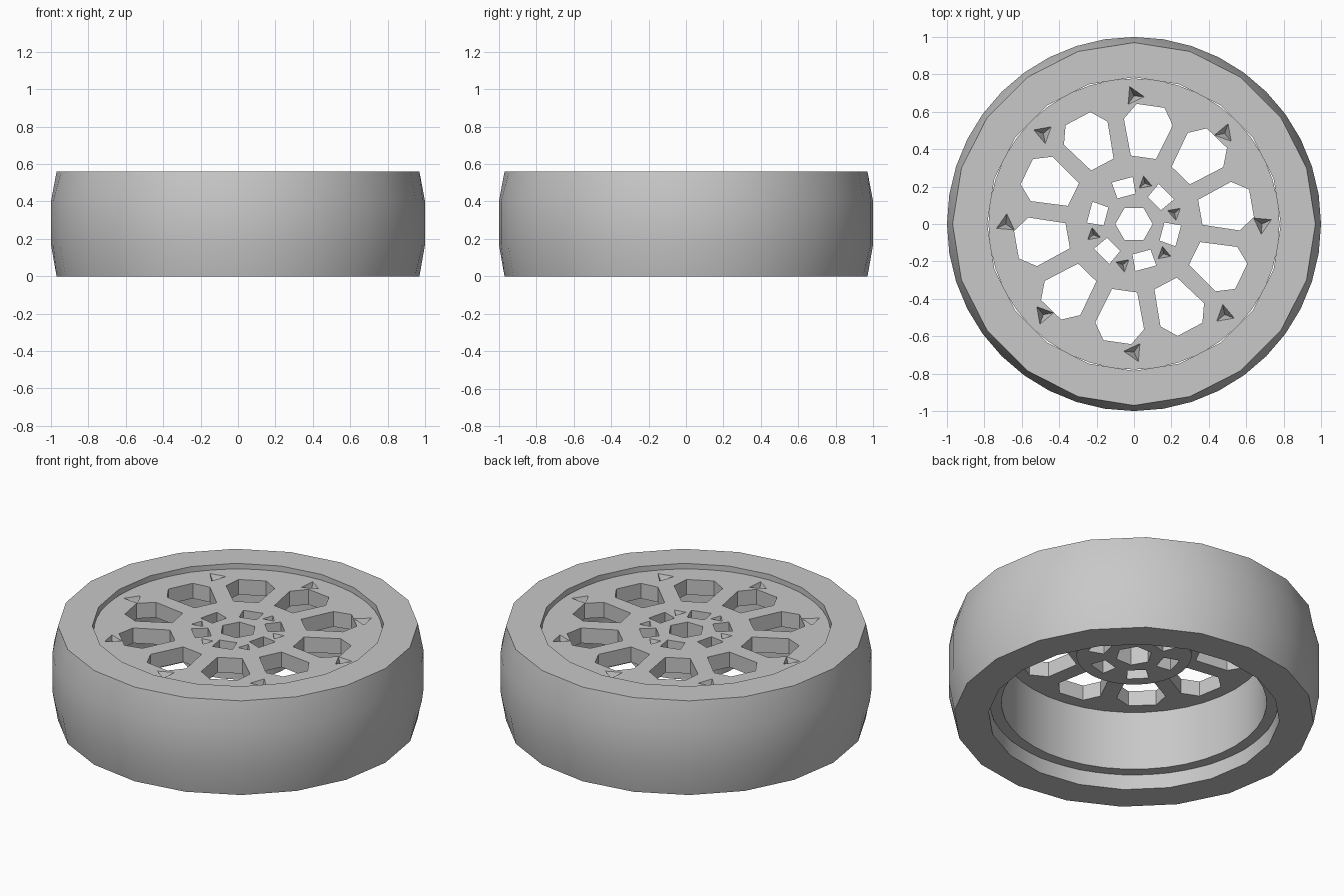
import bpy, bmesh
from math import pi, cos, sin, radians

if "Cube" in bpy.data.objects:
    bpy.data.objects.remove(bpy.data.objects["Cube"], do_unlink=True)

grey = bpy.data.materials.new("plain_grey")
grey.use_nodes = True
colour = (0.58, 0.58, 0.58, 1)
grey.diffuse_color = colour
grey.node_tree.nodes["Principled BSDF"].inputs["Base Color"].default_value = colour

SEGMENTS = 40


def make_object(name, bm):
    bmesh.ops.remove_doubles(bm, verts=bm.verts, dist=0.0005)
    bmesh.ops.recalc_face_normals(bm, faces=bm.faces)
    mesh = bpy.data.meshes.new(name)
    bm.to_mesh(mesh)
    bm.free()
    mesh.materials.append(grey)
    obj = bpy.data.objects.new(name, mesh)
    bpy.context.scene.collection.objects.link(obj)
    return obj


def lathe(name, profile):
    """Revolve a closed (radius, z, coarse) profile; coarse rings have half the sides."""
    bm = bmesh.new()
    rings = []
    for r, z, coarse in profile:
        ring = []
        for i in range(SEGMENTS):
            a = 2 * pi * i / SEGMENTS
            rr = r * cos(2 * pi / SEGMENTS) if coarse and i % 2 else r
            ring.append(bm.verts.new((rr * cos(a), rr * sin(a), z)))
        rings.append(ring)
    for k, ring in enumerate(rings):
        below = rings[(k + 1) % len(rings)]
        if profile[k][0] < 0.01 and profile[(k + 1) % len(rings)][0] < 0.01:
            continue  # nothing to span along the axis
        for i in range(SEGMENTS):
            j = (i + 1) % SEGMENTS
            bm.faces.new((ring[i], ring[j], below[j], below[i]))
    return make_object(name, bm)


def add_prism(bm, outline, angle, z0, z1):
    """Prism from a (radial, sideways) outline turned about the axle."""
    c, s = cos(radians(angle)), sin(radians(angle))
    low, high = [[bm.verts.new((r * c - t * s, r * s + t * c, z)) for r, t in outline]
                 for z in (z0, z1)]
    bm.faces.new(low)
    bm.faces.new(high)
    n = len(outline)
    for i in range(n):
        j = (i + 1) % n
        bm.faces.new((low[i], low[j], high[j], high[i]))


def add_pit(bm, radius, angle, size, z_tip, z_top):
    """Three-sided pit that narrows to a point."""
    c, s = cos(radians(angle)), sin(radians(angle))
    top = []
    for k in range(3):
        a = radians(angle + 25 + 120 * k)
        top.append(bm.verts.new((radius * c + size * cos(a), radius * s + size * sin(a), z_top)))
    tip = bm.verts.new((radius * c, radius * s, z_tip))
    bm.faces.new(top)
    for k in range(3):
        bm.faces.new((top[k], top[(k + 1) % 3], tip))


def mirrored(half):
    return half + [(r, -t) for r, t in reversed(half)]


# Tyre: barrel-shaped outside, straight bore
tyre = lathe("tyre", [
    (0.97, 0, True), (1.0, 0.17, False), (1.0, 0.40, False),
    (0.97, 0.56, True), (0.785, 0.56, True), (0.785, 0, True)])

# Rim: face disc, thicker hub and deep barrel in one solid
rim = lathe("rim", [
    (0, 0.53, False), (0.31, 0.53, False), (0.778, 0.53, False),
    (0.778, 0.087, False), (0.715, 0.087, False), (0.715, 0.44, False),
    (0.31, 0.44, False), (0.31, 0.38, False), (0, 0.38, False)])

# Openings: ten spoke windows, six hub windows, hexagonal axle hole
bm = bmesh.new()
window = mirrored([(0.36, 0.068), (0.55, 0.132), (0.638, 0.075)])
hub_window = mirrored([(0.155, 0.05), (0.245, 0.058)])
axle = [(0.1 * cos(k * pi / 3), 0.1 * sin(k * pi / 3)) for k in range(6)]
for k in range(10):
    add_prism(bm, window, 10 + 36 * k, 0.3, 0.7)
for k in range(6):
    add_prism(bm, hub_window, 45 + 60 * k, 0.3, 0.7)
add_prism(bm, axle, 0, 0.3, 0.7)
opening_cutter = make_object("opening_cutter", bm)

# Fastener pits around the rim edge and between the hub windows
bm = bmesh.new()
for k in range(8):
    add_pit(bm, 0.685, 45 * k, 0.062, 0.45, 0.54)
for k in (0, 1, 3, 4, 5):
    add_pit(bm, 0.225, 15 + 60 * k, 0.045, 0.45, 0.54)
pit_cutter = make_object("pit_cutter", bm)

for cutter in (opening_cutter, pit_cutter):
    mod = rim.modifiers.new(cutter.name, "BOOLEAN")
    mod.operation = "DIFFERENCE"
    mod.solver = "EXACT"
    mod.object = cutter
    cutter.hide_render = True

# Bake the cuts, then drop the cutters
bpy.context.view_layer.update()
graph = bpy.context.evaluated_depsgraph_get()
cut_mesh = bpy.data.meshes.new_from_object(rim.evaluated_get(graph))
rim.modifiers.clear()
rim.data = cut_mesh
for cutter in (opening_cutter, pit_cutter):
    bpy.data.objects.remove(cutter, do_unlink=True)

# Smooth round walls, keep corners crisp
for obj in (tyre, rim):
    obj.data.shade_smooth()
    obj.data.set_sharp_from_angle(angle=radians(28))
